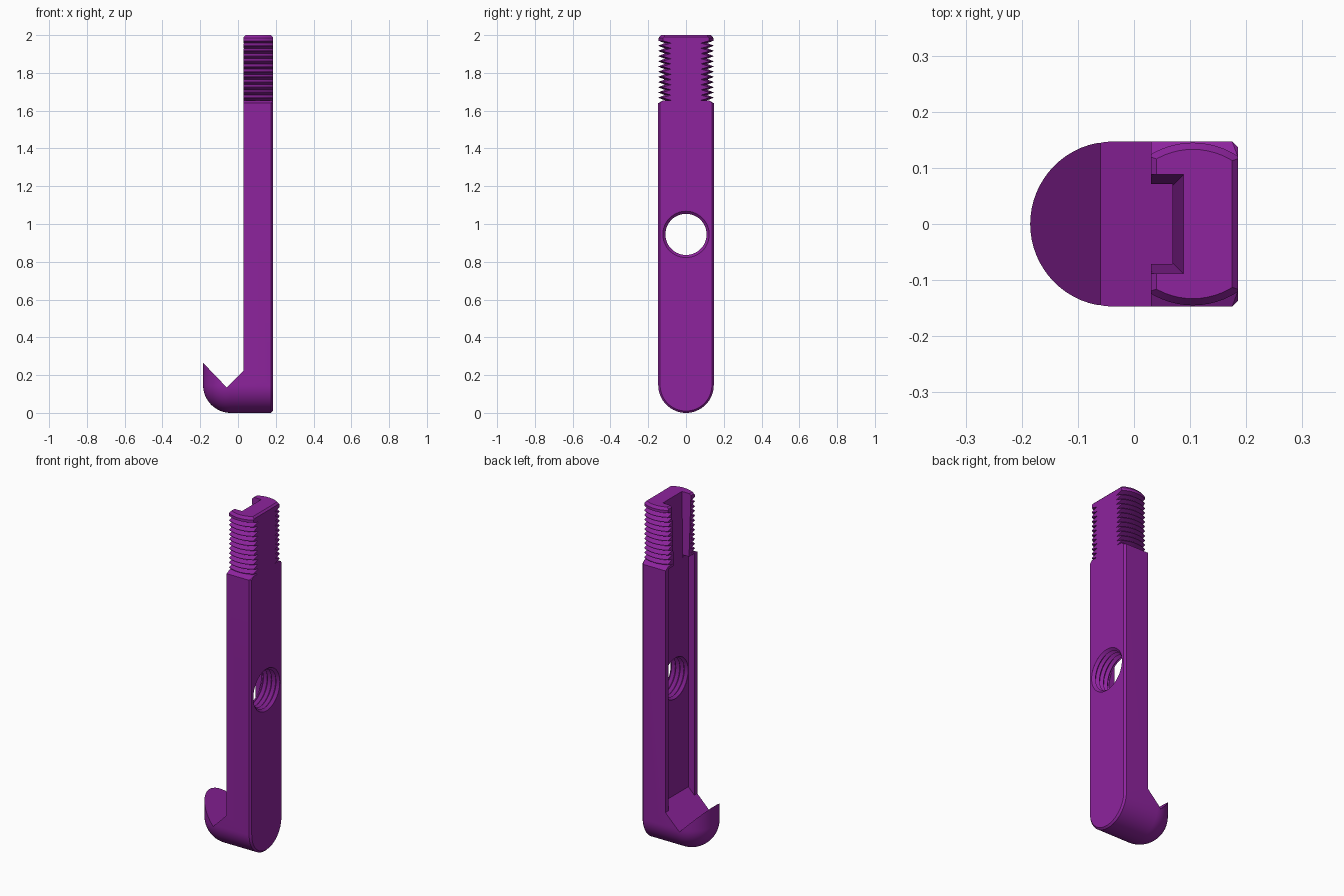
import bpy, bmesh, math

if "Cube" in bpy.data.objects:
    bpy.data.objects.remove(bpy.data.objects["Cube"])

R = 0.147            # half width of the bar
X0, X1 = 0.03, 0.185  # front and rear faces of the bar
AX = 0.105           # thread axis
PITCH = 0.0275

purple = bpy.data.materials.new("purple")
purple.diffuse_color = (0.27, 0.017, 0.34, 1)
purple.use_nodes = True
purple.node_tree.nodes["Principled BSDF"].inputs["Base Color"].default_value = purple.diffuse_color


def finish(name, bm):
    bmesh.ops.recalc_face_normals(bm, faces=bm.faces)
    mesh = bpy.data.meshes.new(name)
    bm.to_mesh(mesh)
    bm.free()
    mesh.materials.append(purple)
    ob = bpy.data.objects.new(name, mesh)
    bpy.context.collection.objects.link(ob)
    return ob


def hull(name, pts):
    bm = bmesh.new()
    vs = [bm.verts.new(p) for p in pts]
    res = bmesh.ops.convex_hull(bm, input=vs)
    loose = [v for v in bm.verts if not v.link_faces]
    bmesh.ops.delete(bm, geom=loose, context='VERTS')
    bmesh.ops.dissolve_limit(bm, angle_limit=0.002, verts=bm.verts, edges=bm.edges)
    return finish(name, bm)


def prism(name, xz, w):
    """Outline in x-z, extruded across the width."""
    bm = bmesh.new()
    a = [bm.verts.new((x, -w, z)) for x, z in xz]
    b = [bm.verts.new((x, w, z)) for x, z in xz]
    bm.faces.new(a)
    bm.faces.new(b)
    for i in range(len(xz)):
        j = (i + 1) % len(xz)
        bm.faces.new((a[i], a[j], b[j], b[i]))
    return finish(name, bm)


def lathe(name, prof, place, n=64):
    """Revolve (radius, height) pairs; place maps local points to the model."""
    bm = bmesh.new()
    rings = []
    for r, h in prof:
        rings.append([bm.verts.new(place(r * math.cos(t), r * math.sin(t), h))
                      for t in (2 * math.pi * i / n for i in range(n))])
    for a, b in zip(rings, rings[1:]):
        for i in range(n):
            j = (i + 1) % n
            bm.faces.new((a[i], a[j], b[j], b[i]))
    bm.faces.new(rings[0])
    bm.faces.new(rings[-1])
    return finish(name, bm)


def boolean(ob, tool, op):
    m = ob.modifiers.new(op.lower(), 'BOOLEAN')
    m.object, m.operation, m.solver = tool, op, 'EXACT'
    bpy.context.view_layer.objects.active = ob
    bpy.ops.object.modifier_apply(modifier=m.name)
    bpy.data.objects.remove(tool)


# Bar and hook: round-bottomed bar ending in a quarter sphere
TOP, SHOULDER = 1.64, 1.655
cx = -0.185 + R
pts = []
for k in range(17):
    p = math.pi / 2 * k / 16
    x, r = cx - R * math.sin(p), max(R * math.cos(p), 0.0005)
    for i in range(33):
        t = math.pi + math.pi * i / 32
        pts.append((x, r * math.cos(t), R + r * math.sin(t)))
    pts += [(x, r, TOP), (x, -r, TOP)]
for x, r in ((X1 - 0.01, R), (X1, R - 0.01)):
    for i in range(33):
        t = math.pi + math.pi * i / 32
        pts.append((x, r * math.cos(t), R + r * math.sin(t)))
    pts += [(x, r, TOP), (x, -r, TOP)]
for x in (cx, X1):
    pts += [(x, s * 0.12, SHOULDER) for s in (-1, 1)]
body = hull("threaded_hook_bar", pts)

# Notch of the hook and the open space above it
boolean(body, prism("notch_cutter", [(-0.06, 0.135), (X0, 0.225), (X0, 2.2),
                                     (-0.4, 2.2), (-0.4, 0.489)], 0.3), 'DIFFERENCE')

# Threaded end: ridged cylinder trimmed to the thickness of the bar
prof = [(0.112, 1.6), (0.112, SHOULDER)]
z = SHOULDER
for i in range(12):
    prof += [(R - 0.002, z + PITCH * 0.45), (R - 0.002, z + PITCH * 0.55)]
    z += PITCH
    if i < 11:
        prof.append((0.112, z))
prof += [(0.133, 1.9999 if z > 2 else 2.0)]
prof[-2] = (R - 0.002, 1.985)
thread = lathe("thread", prof, lambda a, b, h: (AX + a, b, h))
c = 0.01
trim = hull("trim", [(x, y, zz) for y in (-0.3, 0.3) for x, zz in
                     ((X0, 1.5), (X1, 1.5), (X0, 2 - c), (X1, 2 - c),
                      (X0 + c, 2.0), (X1 - c, 2.0), )])
boolean(thread, trim, 'INTERSECT')
boolean(body, thread, 'UNION')

# Wide channel in the bar, narrow flared channel in the threaded end
boolean(body, prism("channel_cutter", [(0, 0.195), (0.069, 0.264), (0.069, TOP),
                                       (0, TOP)], 0.12), 'DIFFERENCE')
narrow = hull("slot_cutter", [(x, s * w, zz) for s in (-1, 1) for w, d, zz in
                              ((0.069, 0.069, 1.6), (0.069, 0.069, 1.99), (0.089, 0.089, 2.01))
                              for x in (0, d)])
boolean(body, narrow, 'DIFFERENCE')

# Threaded cross hole
prof = [(0.109, -0.02)]
x = 0.06
while x < 0.2:
    prof += [(0.109, x), (0.124, x + PITCH / 2)]
    x += PITCH
prof.append((0.109, x))
boolean(body, lathe("hole_cutter", prof, lambda a, b, h: (h, a, 0.945 + b)), 'DIFFERENCE')

bpy.ops.object.select_all(action='DESELECT')
body.select_set(True)
bpy.context.view_layer.objects.active = body
bpy.ops.object.shade_smooth_by_angle(angle=math.radians(25))
